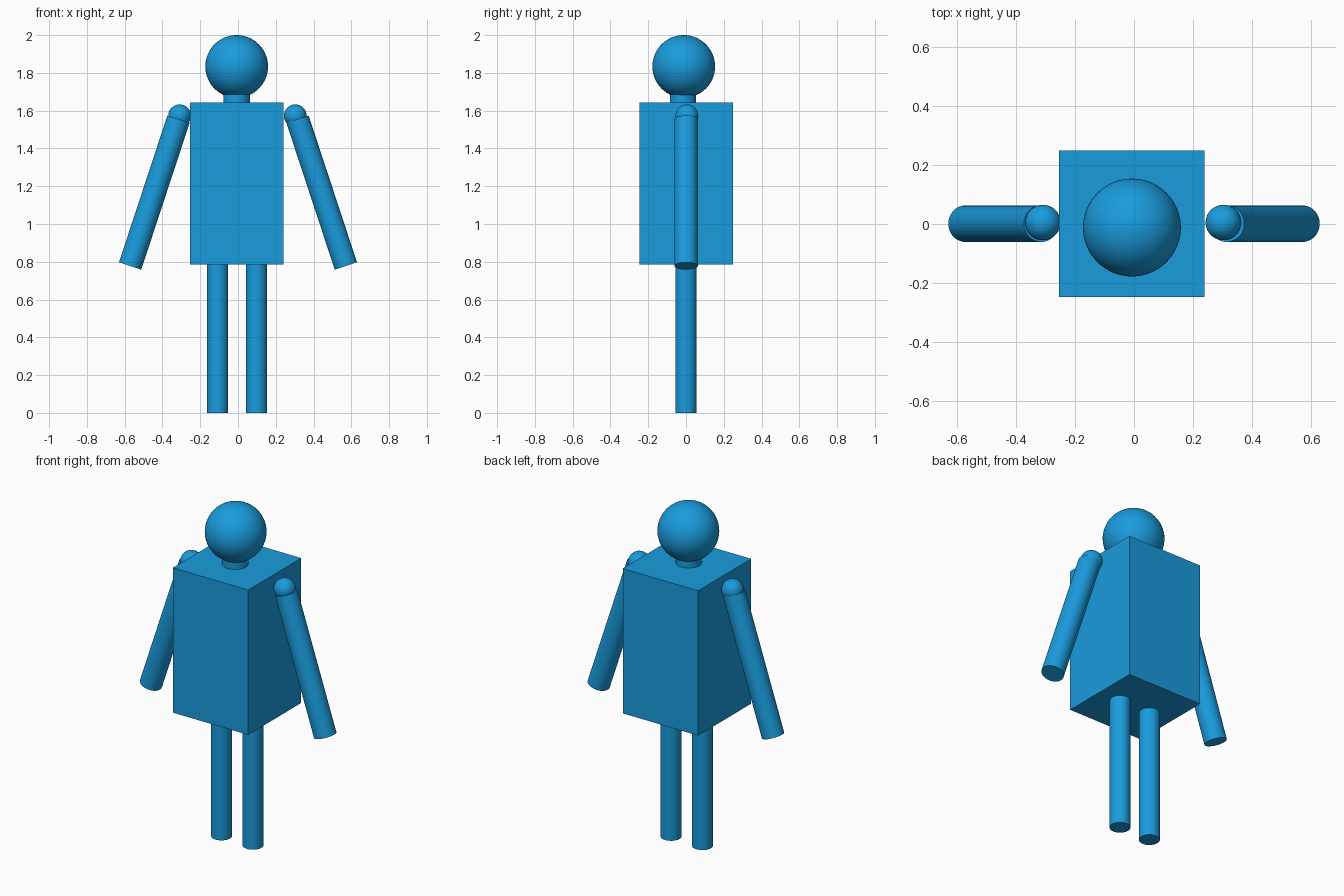
import bpy
import math
from mathutils import Vector

if "Cube" in bpy.data.objects:
    bpy.data.objects.remove(bpy.data.objects["Cube"])

mat = bpy.data.materials.new("blue")
mat.diffuse_color = (0.01, 0.33, 0.72, 1)
mat.use_nodes = True
mat.node_tree.nodes["Principled BSDF"].inputs["Base Color"].default_value = mat.diffuse_color


def finish(name, smooth=True):
    ob = bpy.context.object
    ob.name = name
    ob.data.materials.append(mat)
    if smooth:
        bpy.ops.object.shade_smooth_by_angle(angle=math.radians(40))
    return ob


def ball(name, center, r):
    bpy.ops.mesh.primitive_uv_sphere_add(segments=64, ring_count=32, radius=r, location=center)
    return finish(name)


def rod(name, a, b, r):
    a, b = Vector(a), Vector(b)
    d = b - a
    bpy.ops.mesh.primitive_cylinder_add(vertices=64, radius=r, depth=d.length, location=(a + b) / 2,
                                        rotation=d.to_track_quat('Z', 'Y').to_euler())
    return finish(name)


# Torso box
bpy.ops.mesh.primitive_cube_add(size=1, location=(-0.007, 0.001, 1.215))
bpy.context.object.scale = (0.494, 0.496, 0.858)
bpy.ops.object.transform_apply(location=False, rotation=False, scale=True)
finish("torso", smooth=False)

# Head and neck
ball("head", (-0.007, -0.012, 1.834), 0.166)
rod("neck", (-0.007, -0.016, 1.64), (-0.007, -0.016, 1.76), 0.07)

# Legs, arms and shoulder balls on both sides
for side, s, leg_x in (("left", -1, -0.108), ("right", 1, 0.098)):
    rod(side + "_leg", (leg_x, 0, 0), (leg_x, 0, 0.80), 0.056)
    rod(side + "_arm", (s * 0.571, 0.001, 0.778), (s * 0.315, 0.001, 1.555), 0.062)
    ball(side + "_shoulder", (s * 0.306 - 0.003, 0.005, 1.573), 0.060)
